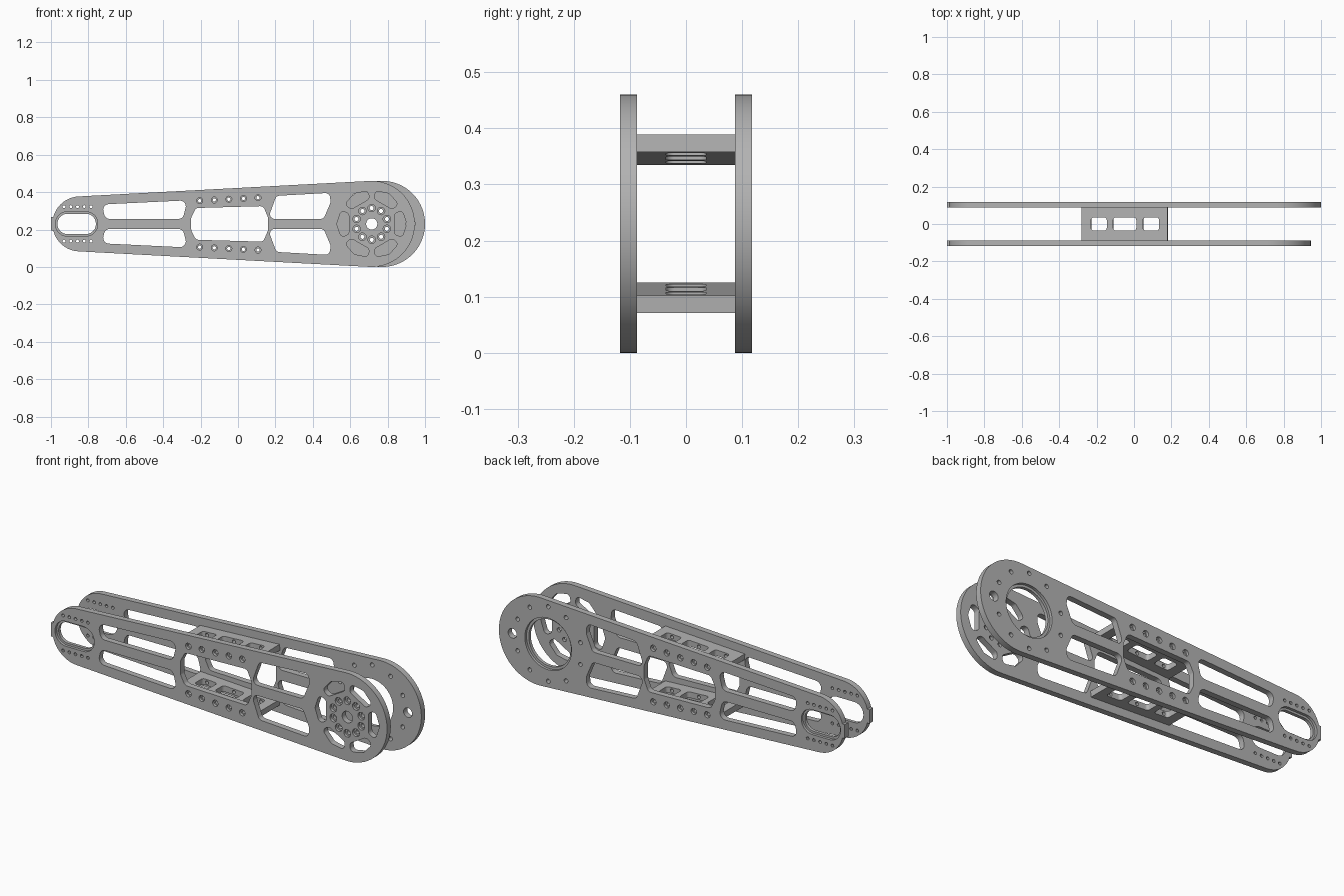
import bpy, bmesh
from math import pi, cos, sin, acos, tan, radians
from mathutils import Vector, Matrix

if "Cube" in bpy.data.objects:
    bpy.data.objects.remove(bpy.data.objects["Cube"])

MID = 0.23            # height of the long axis
HUB_X = 0.715         # centre of the hub
INNER, OUTER = 0.087, 0.118

metal = bpy.data.materials.new("grey metal")
metal.use_nodes = True
GREY = (0.45, 0.45, 0.45, 1)
metal.diffuse_color = GREY
metal.node_tree.nodes["Principled BSDF"].inputs["Base Color"].default_value = GREY


# ---------- 2D profile helpers ----------
def arc(cx, cz, r, a0, a1, n):
    return [(cx + r * cos(a0 + (a1 - a0) * i / n), cz + r * sin(a0 + (a1 - a0) * i / n))
            for i in range(n + 1)]


def circle(cx, cz, r, n=20):
    return arc(cx, cz, r, 0, 2 * pi, n)[:-1]


def rounded(corners, r, steps=6):
    pts = [Vector(c) for c in corners]
    out = []
    for i, p in enumerate(pts):
        a, b = pts[i - 1] - p, pts[(i + 1) % len(pts)] - p
        half = a.angle(b) / 2
        t = min(r / tan(half), 0.48 * min(a.length, b.length))
        rad = t * tan(half)
        u, v = a.normalized(), b.normalized()
        c = p + (u + v).normalized() * (rad / sin(half))
        s, e = p + u * t - c, p + v * t - c
        for k in range(steps + 1):
            out.append(tuple(c + s.lerp(e, k / steps).normalized() * rad))
    return out


def box(x0, x1, z0, z1):
    return [(x0, z0), (x1, z0), (x1, z1), (x0, z1)]


def flip(pts):
    return [(x, 2 * MID - z) for x, z in pts][::-1]


# ---------- solid helpers ----------
def prisms(name, profiles, lo, hi, axis="y"):
    bm = bmesh.new()
    for prof in profiles:
        rings = []
        for h in (lo, hi):
            rings.append([bm.verts.new((a, h, b) if axis == "y" else (a, b, h))
                          for a, b in prof])
        n = len(prof)
        bm.faces.new(rings[0])
        bm.faces.new(rings[1][::-1])
        for i in range(n):
            j = (i + 1) % n
            bm.faces.new((rings[0][j], rings[0][i], rings[1][i], rings[1][j]))
    bmesh.ops.recalc_face_normals(bm, faces=bm.faces)
    me = bpy.data.meshes.new(name)
    bm.to_mesh(me)
    bm.free()
    ob = bpy.data.objects.new(name, me)
    bpy.context.collection.objects.link(ob)
    return ob


def cut(ob, cutters):
    for c in cutters:
        c.hide_render = True
        mod = ob.modifiers.new("cut", "BOOLEAN")
        mod.operation, mod.solver, mod.object = "DIFFERENCE", "EXACT", c
    deps = bpy.context.evaluated_depsgraph_get()
    me = bpy.data.meshes.new_from_object(ob.evaluated_get(deps))
    ob.modifiers.clear()
    ob.data = me
    for c in cutters:
        bpy.data.objects.remove(c)


def finish(ob):
    ob.data.materials.clear()
    ob.data.materials.append(metal)
    bpy.ops.object.select_all(action="DESELECT")
    ob.select_set(True)
    bpy.context.view_layer.objects.active = ob
    bpy.ops.object.shade_smooth_by_angle(angle=radians(30))


# ---------- side plates ----------
def outline(big_x):
    # tapered body with a round hub end and a small flat tab at the tip
    sx, sr, br = -0.845, 0.147, 0.23
    th = acos((sr - br) / (big_x - sx))
    top = arc(sx, MID, sr, th, pi - 0.25, 14)
    tab = [(-1, MID + 0.036), (-1, MID - 0.036)]
    hub = arc(big_x, MID, br, -th, th, 64)
    return top + tab + flip(top) + hub


def shared_holes():
    left = rounded([(-0.728, 0.334), (-0.27, 0.356), (-0.295, 0.257), (-0.71, 0.257)], 0.03)
    right = rounded([(0.205, 0.38), (0.49, 0.396), (0.495, 0.345),
                     (0.458, 0.257), (0.16, 0.257)], 0.025)
    half = [(-0.25, 0.265), (-0.225, 0.315), (0.135, 0.325), (0.16, 0.265)]
    centre = rounded(half + flip(half), 0.025)
    tip_slot = rounded(box(-0.965, -0.76, MID - 0.054, MID + 0.054), 0.052)
    holes = [left, flip(left), right, flip(right), centre, tip_slot]
    for i in range(5):
        for c in (circle(-0.93 + 0.036 * i, 0.322, 0.008, 12),
                  circle(-0.205 + 0.078 * i, 0.354 + 0.004 * i, 0.009, 16)):
            holes += [c, flip(c)]
    return holes


def shared_recesses():
    rec = [rounded(box(-0.976, -0.75, MID - 0.065, MID + 0.065), 0.062)]
    for i in range(5):
        c = circle(-0.205 + 0.078 * i, 0.354 + 0.004 * i, 0.016)
        rec += [c, flip(c)]
    return rec


def plate(name, side, hub_end, holes, recesses):
    lo, hi = sorted((side * INNER, side * OUTER))
    ob = prisms(name, [outline(hub_end)], lo, hi)
    through = prisms("hole_cutter", shared_holes() + holes, lo - 0.05, hi + 0.05)
    a, b = sorted((side * (OUTER - 0.014), side * (OUTER + 0.05)))
    shallow = prisms("recess_cutter", shared_recesses() + recesses, a, b)
    cut(ob, [through, shallow])
    finish(ob)


def hub_point(r, ang):
    return HUB_X + r * cos(ang), MID + r * sin(ang)


# front plate: centre bore, ring of bolts, six lightening slots
bolts = [hub_point(0.085, pi / 2 + i * pi / 5) for i in range(10)]
slots = []
for i in range(6):
    a = i * pi / 3
    corners = [hub_point(r, a + s) for r, s in
               ((0.134, -0.42), (0.178, -0.42), (0.187, 0), (0.178, 0.42), (0.134, 0.42))]
    slots.append(rounded(corners, 0.02, 4))
plate("front_plate", -1, HUB_X,
      [circle(HUB_X, MID, 0.03, 28)] + slots + [circle(x, z, 0.011, 16) for x, z in bolts],
      [circle(x, z, 0.02) for x, z in bolts])

# back plate: large stepped bore, rim bolts, cable hole
rim = [circle(*hub_point(0.195, radians(s * a)), 0.011, 14)
       for a in (25, 57, 90, 122, 163) for s in (1, -1)]
plate("back_plate", 1, 0.77,
      [circle(HUB_X, MID, 0.122, 48), circle(0.922, MID, 0.025)] + rim,
      [circle(HUB_X, MID, 0.135, 48)])


# ---------- cross braces between the plates ----------
def brace(name, s):
    ob = prisms(name, [box(-0.23, 0.23, -INNER, INNER)], -0.0155, 0.0155, "z")
    windows = prisms("window_cutter",
                     [rounded(box(a, b, -0.036, 0.036), 0.015)
                      for a, b in ((-0.18, -0.096), (-0.062, 0.062), (0.098, 0.184))],
                     -0.1, 0.1, "z")
    drills = prisms("drill_cutter",
                    [circle(-0.156 + 0.078 * i, 0, 0.009, 16) for i in range(5)], -0.2, 0.2)
    cut(ob, [windows, drills])
    ob.data.transform(Matrix.Translation((-0.049, 0, MID + s * 0.132))
                      @ Matrix.Rotation(-s * 0.051, 4, "Y"))
    finish(ob)


brace("upper_brace", 1)
brace("lower_brace", -1)
